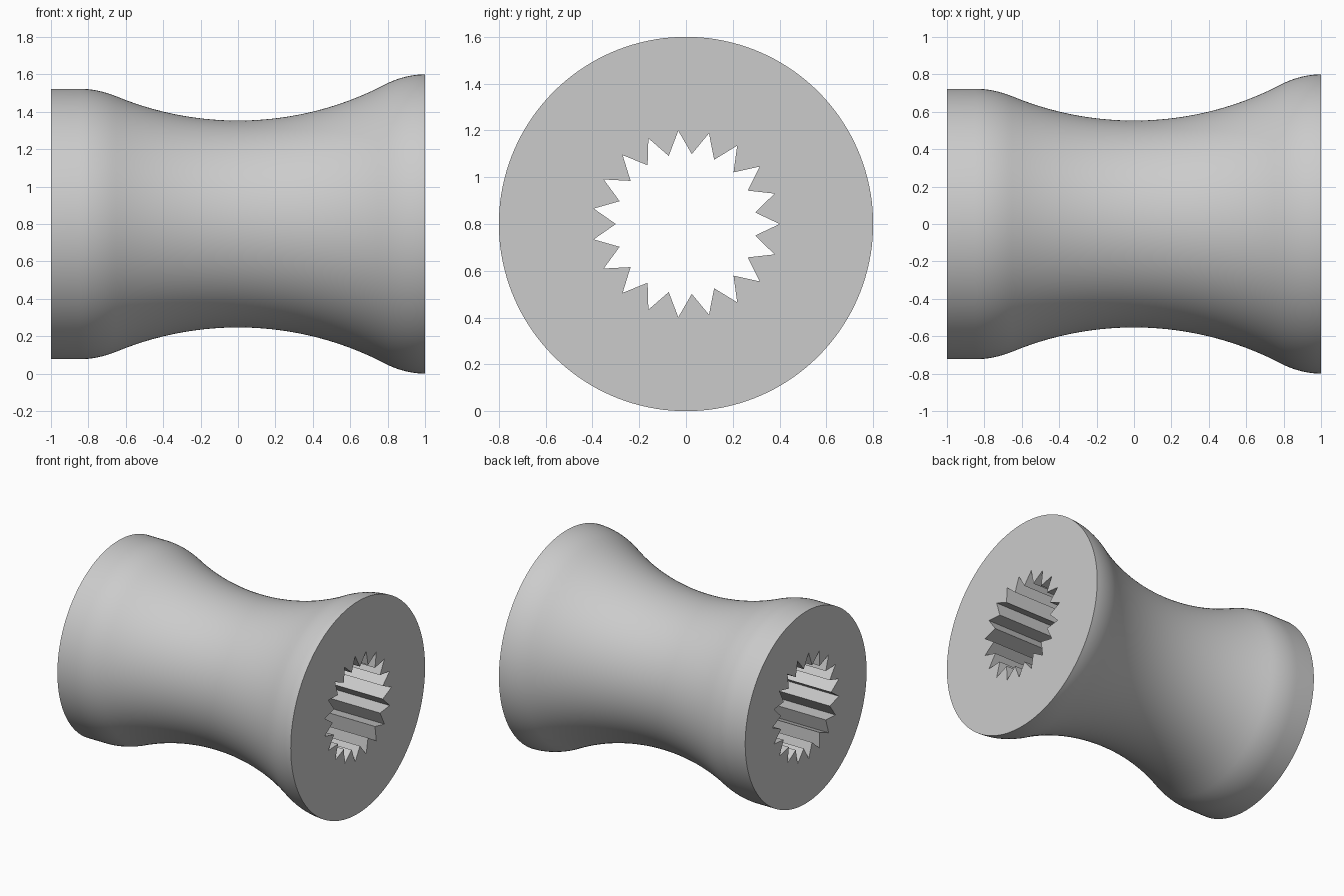
import bpy, bmesh
from math import sqrt, cos, sin, radians, tau

if "Cube" in bpy.data.objects:
    bpy.data.objects.remove(bpy.data.objects["Cube"])

TEETH = 19
STEP = 4                      # outer segments per tooth flank
SEGMENTS = TEETH * 2 * STEP
CENTRE_Z = 0.8
WAIST, ARC = 0.553, 1.7       # waist radius and radius of the concave arc

grey = bpy.data.materials.new("plain grey")
grey.use_nodes = True
colour = (0.6, 0.6, 0.6, 1)
grey.diffuse_color = colour
grey.node_tree.nodes["Principled BSDF"].inputs["Base Color"].default_value = colour


def arc_radius(x):
    return WAIST + ARC - sqrt(ARC * ARC - x * x)


def lip(x_arc, x_flat, rim, steps=8):
    """Convex blend from the concave arc to a level rim."""
    start = arc_radius(x_arc)
    points = []
    for i in range(1, steps + 1):
        t = i / steps
        points.append((x_arc + (x_flat - x_arc) * t,
                       start + (rim - start) * (2 * t - t * t)))
    return points


# Outer profile: level collar, blend, concave waist, flared rim
waist = [-0.65 + 1.45 * i / 28 for i in range(29)]
profile = [(-1, 0.723)] + lip(-0.65, -0.85, 0.723)[::-1]
profile += [(x, arc_radius(x)) for x in waist] + lip(0.8, 1, 0.8)

bm = bmesh.new()


def ring(x, radii, count):
    return [bm.verts.new((x, radii[i % len(radii)] * cos(tau * i / count),
                          CENTRE_Z + radii[i % len(radii)] * sin(tau * i / count)))
            for i in range(count)]


def skin(a, b):
    for i in range(len(a)):
        j = (i + 1) % len(a)
        bm.faces.new((a[i], a[j], b[j], b[i]))


# Lathed body
rings = [ring(x, [r], SEGMENTS) for x, r in profile]
for a, b in zip(rings, rings[1:]):
    skin(a, b)

# Toothed bore running right through
bore = [ring(x, [0.4, 0.3], TEETH * 2) for x in (-1, 1)]
skin(*bore)

# Flat end faces between rim and bore
for outer, inner in ((rings[0], bore[0]), (rings[-1], bore[1])):
    for i in range(len(inner)):
        rim = [outer[(i * STEP + k) % SEGMENTS] for k in range(STEP + 1)]
        bm.faces.new(rim + [inner[(i + 1) % len(inner)], inner[i]])

bmesh.ops.recalc_face_normals(bm, faces=bm.faces)
mesh = bpy.data.meshes.new("toothed_spool")
bm.to_mesh(mesh)
bm.free()
mesh.materials.append(grey)
spool = bpy.data.objects.new("toothed_spool", mesh)
bpy.context.collection.objects.link(spool)

# Smooth body with crisp rims and teeth
bpy.ops.object.select_all(action="DESELECT")
spool.select_set(True)
bpy.context.view_layer.objects.active = spool
bpy.ops.object.shade_smooth_by_angle(angle=radians(30))
